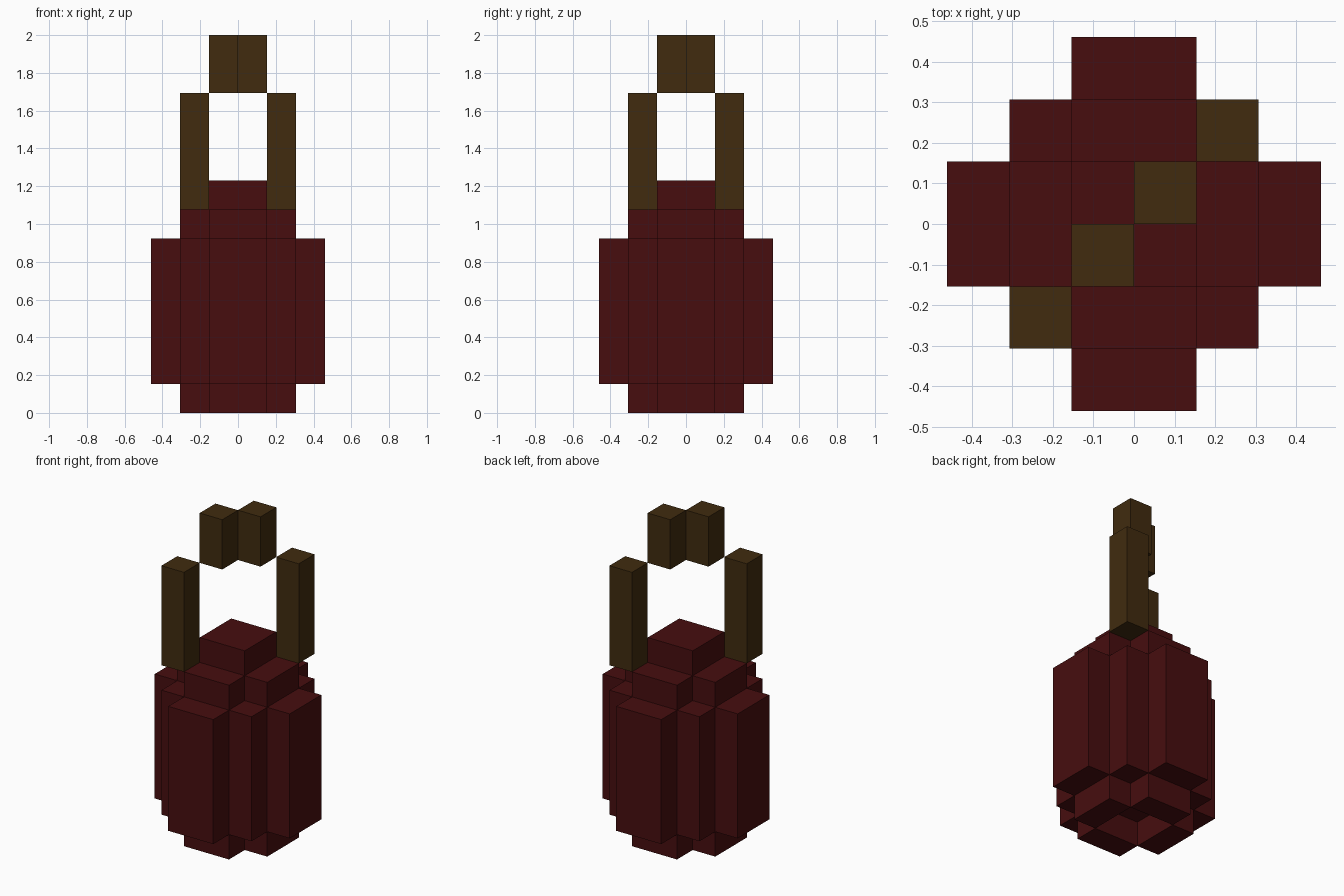
import bpy
import bmesh

U = 2 / 13  # block size: the whole model is 13 blocks tall

cube = bpy.data.objects.get("Cube")
if cube:
    bpy.data.objects.remove(cube, do_unlink=True)


def material(name, rgb):
    mat = bpy.data.materials.new(name)
    mat.use_nodes = True
    mat.diffuse_color = (*rgb, 1)
    bsdf = mat.node_tree.nodes["Principled BSDF"]
    bsdf.inputs["Base Color"].default_value = (*rgb, 1)
    bsdf.inputs["Roughness"].default_value = 0.9
    return mat


def prism(name, outline, z0, z1, mat):
    """Extrude a flat outline, given in blocks, from z0 up to z1."""
    bm = bmesh.new()
    base = bm.faces.new([bm.verts.new((x * U, y * U, z0 * U)) for x, y in outline])
    top = bmesh.ops.extrude_face_region(bm, geom=[base])["geom"]
    verts = [g for g in top if isinstance(g, bmesh.types.BMVert)]
    bmesh.ops.translate(bm, verts=verts, vec=(0, 0, (z1 - z0) * U))
    bmesh.ops.recalc_face_normals(bm, faces=bm.faces)
    mesh = bpy.data.meshes.new(name)
    bm.to_mesh(mesh)
    bm.free()
    mesh.materials.append(mat)
    obj = bpy.data.objects.new(name, mesh)
    bpy.context.collection.objects.link(obj)
    return obj


def turned(points, quarter):
    """Rotate outline points by quarter turns."""
    for _ in range(quarter):
        points = [(-y, x) for x, y in points]
    return points


def fourfold(points):
    """Repeat one corner of an outline around all four quadrants."""
    return [p for q in range(4) for p in turned(points, q)]


def rect(x0, y0, x1, y1):
    return [(x0, y0), (x1, y0), (x1, y1), (x0, y1)]


red = material("dark red", (0.063, 0.0042, 0.0046))
brown = material("dark brown", (0.052, 0.0242, 0.0046))

# Feet: four blocks around a recessed centre
for q, side in enumerate(("left", "back", "right", "front")):
    prism(f"foot_{side}", turned(rect(1, -1, 2, 1), q), 0, 1, red)

# Stepped round body, shoulder and cap
prism("body", fourfold([(3, 1), (2, 1), (2, 2), (1, 2), (1, 3)]), 1, 6, red)
prism("shoulder", fourfold([(2, 1), (1, 1), (1, 2)]), 6, 7, red)
prism("cap", fourfold([(1, 1)]), 7, 8, red)

# Diagonal handle: a post and a top block on each side
for q, side in ((0, "left"), (2, "right")):
    prism(f"handle_post_{side}", turned(rect(1, 1, 2, 2), q), 7, 11, brown)
    prism(f"handle_top_{side}", turned(rect(0, 0, 1, 1), q), 11, 13, brown)
